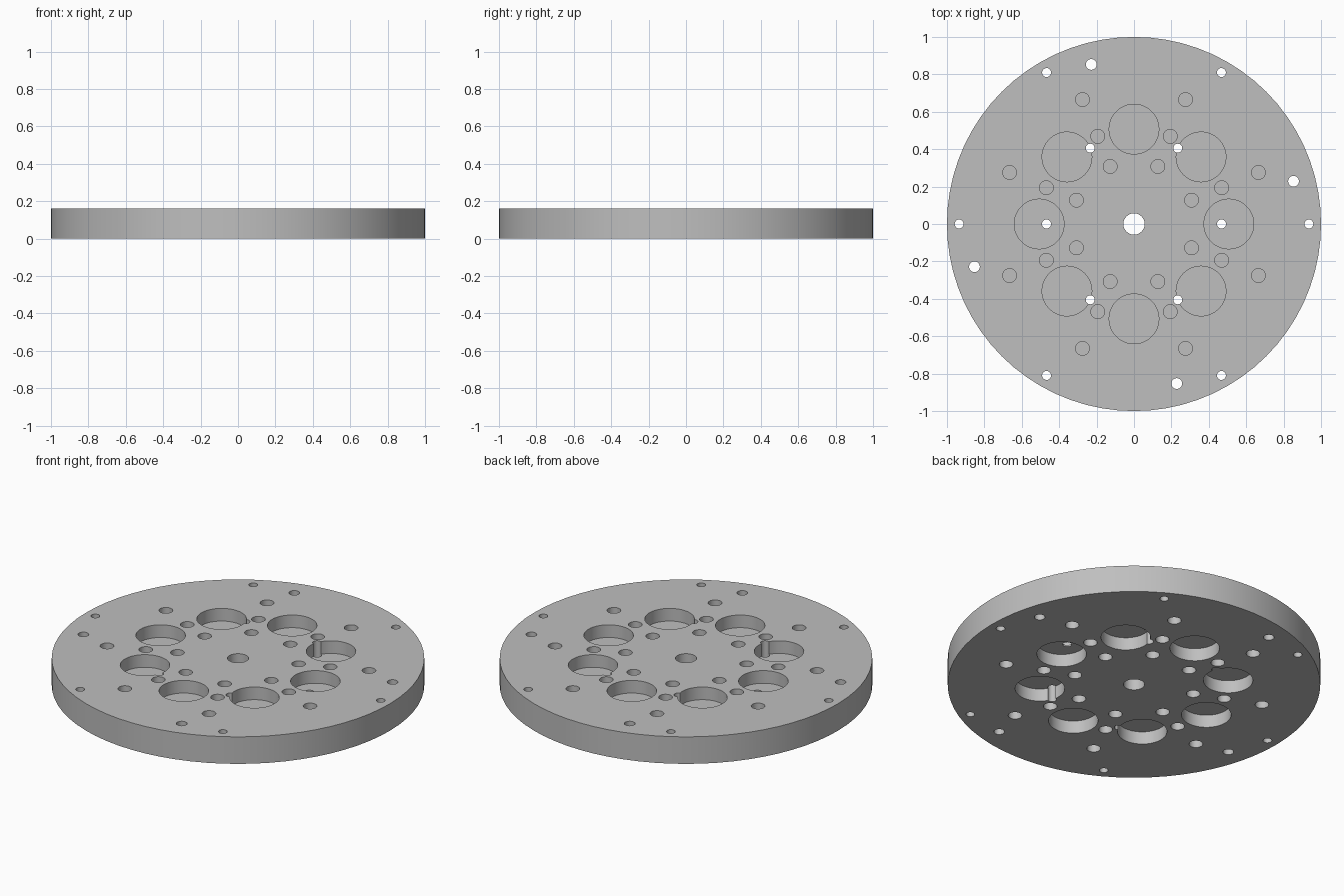
import bpy, bmesh
from math import radians, cos, sin
from mathutils import Matrix

cube = bpy.data.objects.get("Cube")
if cube:
    bpy.data.objects.remove(cube, do_unlink=True)

HEIGHT = 0.16
WEB = 0.01  # thin wall left between the upper and lower pockets

grey = bpy.data.materials.new("plain_grey")
grey.use_nodes = True
colour = (0.52, 0.52, 0.52, 1)
grey.diffuse_color = colour
grey.node_tree.nodes["Principled BSDF"].inputs["Base Color"].default_value = colour


def add_cylinder(bm, x, y, radius, low, high, sides):
    bmesh.ops.create_cone(bm, cap_ends=True, segments=sides, radius1=radius,
                          radius2=radius, depth=high - low,
                          matrix=Matrix.Translation((x, y, (low + high) / 2)))


def make_object(name, bm):
    mesh = bpy.data.meshes.new(name)
    bm.to_mesh(mesh)
    bm.free()
    mesh.materials.append(grey)
    obj = bpy.data.objects.new(name, mesh)
    bpy.context.collection.objects.link(obj)
    return obj


def ring(distance, count, start=0):
    for i in range(count):
        a = radians(start + 360 * i / count)
        yield distance * cos(a), distance * sin(a)


# Round plate
bm = bmesh.new()
add_cylinder(bm, 0, 0, 1, 0, HEIGHT, 72)
plate = make_object("round_plate", bm)

# Blind pockets, mirrored on the top and bottom faces
bm = bmesh.new()
pockets = [(p, 0.133, 48) for p in ring(0.507, 8)]
for distance in (0.333, 0.507, 0.72):
    pockets += [(p, 0.037, 24) for p in ring(distance, 8, 22.5)]
for (x, y), radius, sides in pockets:
    add_cylinder(bm, x, y, radius, (HEIGHT + WEB) / 2, HEIGHT + 0.05, sides)
    add_cylinder(bm, x, y, radius, -0.05, (HEIGHT - WEB) / 2, sides)
pocket_cutter = make_object("pocket_cutter", bm)

# Holes through the whole plate: centre, two bolt circles, four dowel holes
bm = bmesh.new()
holes = [((0, 0), 0.057, 32)]
holes += [(p, 0.024, 20) for p in ring(0.468, 6)]
holes += [(p, 0.024, 20) for p in ring(0.935, 6)]
holes += [(p, 0.029, 20) for p in ring(0.883, 4, 15)]
for (x, y), radius, sides in holes:
    add_cylinder(bm, x, y, radius, -0.06, HEIGHT + 0.06, sides)
hole_cutter = make_object("hole_cutter", bm)

# Cut the plate and remove the cutters
bpy.context.view_layer.objects.active = plate
for cutter in (pocket_cutter, hole_cutter):
    cutter.hide_render = True
    mod = plate.modifiers.new(cutter.name, 'BOOLEAN')
    mod.operation = 'DIFFERENCE'
    mod.solver = 'EXACT'
    mod.object = cutter
    bpy.ops.object.modifier_apply(modifier=mod.name)
    bpy.data.objects.remove(cutter, do_unlink=True)

# Smooth round walls with crisp rims
bpy.ops.object.select_all(action='DESELECT')
plate.select_set(True)
bpy.ops.object.shade_smooth_by_angle(angle=radians(30))
